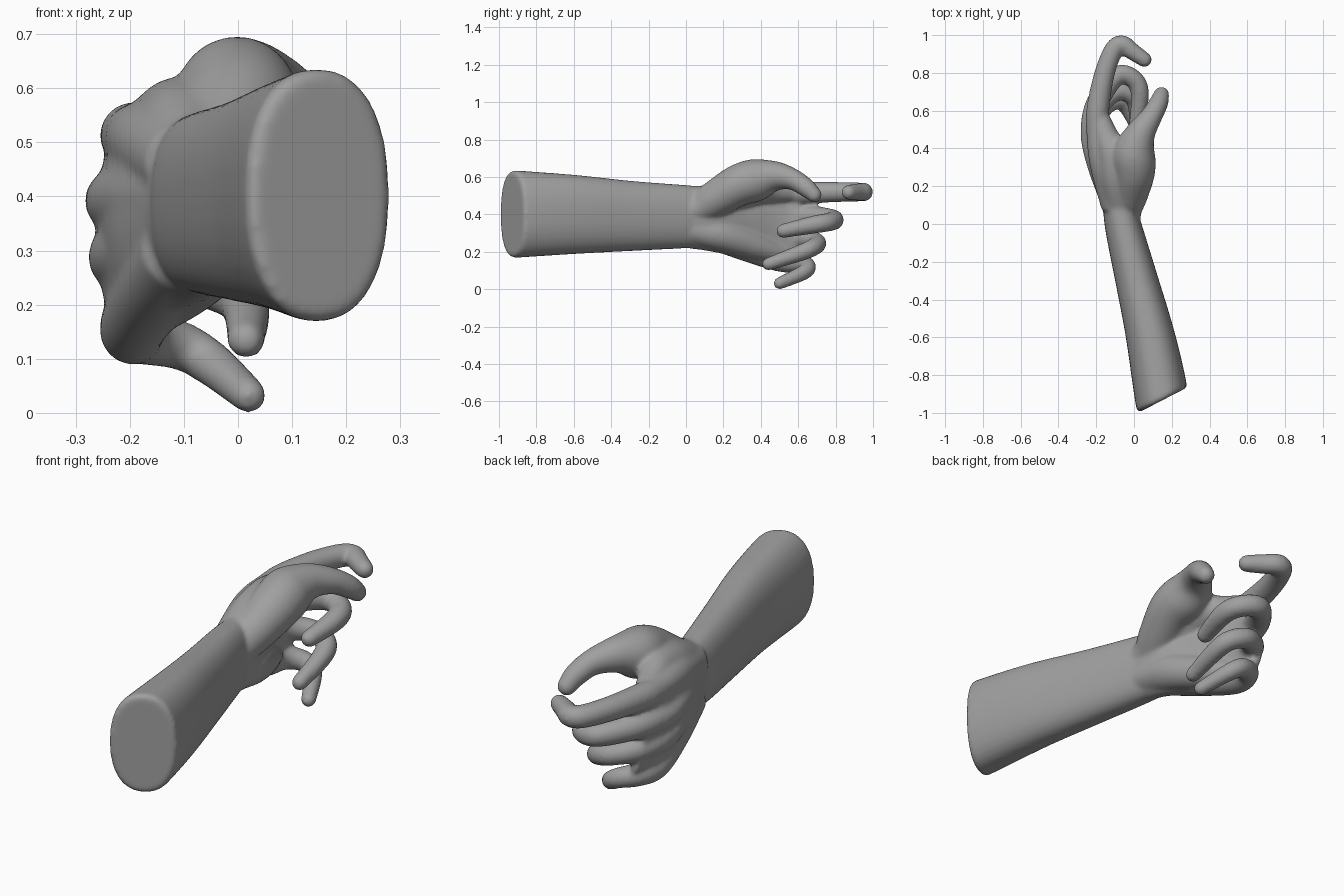
import bpy
import bmesh
from math import cos, sin, pi, sqrt, copysign
from mathutils import Vector

cube = bpy.data.objects.get("Cube")
if cube:
    bpy.data.objects.remove(cube, do_unlink=True)

# Single matte colour
grey = bpy.data.materials.new("matte_grey")
grey.use_nodes = True
tone = (0.35, 0.35, 0.35, 1)
grey.diffuse_color = tone
grey.node_tree.nodes["Principled BSDF"].inputs["Base Color"].default_value = tone
grey.node_tree.nodes["Principled BSDF"].inputs["Roughness"].default_value = 0.7

bm = bmesh.new()
SIDES = 32


def spline(stations, steps=6):
    """Smooth curve through stations of position and radii."""
    rows = [Vector(s) for s in stations]
    out = []
    for i in range(len(rows) - 1):
        a, b = rows[max(i - 1, 0)], rows[i]
        c, d = rows[i + 1], rows[min(i + 2, len(rows) - 1)]
        for k in range(steps):
            t = k / steps
            out.append(0.5 * (2 * b + (c - a) * t + (2 * a - 5 * b + 4 * c - d) * t * t
                              + (3 * b - a - 3 * c + d) * t ** 3))
    return out + [rows[-1]]


def loft(stations, power=1.0, round_tip=False, cut=None):
    """Tube through (x, y, z, horizontal radius, vertical radius).
    cut is the direction the first, oblique end section looks along."""
    rows = spline(stations)
    frames = []
    for i, row in enumerate(rows):
        ahead, behind = rows[min(i + 1, len(rows) - 1)], rows[max(i - 1, 0)]
        tangent = (Vector(ahead[:3]) - Vector(behind[:3])).normalized()
        if cut:
            tangent = cut.lerp(tangent, min(i / 6, 1)).normalized()
        frames.append((Vector(row[:3]), tangent, row[3], row[4]))
    if cut:
        centre, tangent, ru, rv = frames[0]
        for back, inset in ((0.012, 0.004), (0.019, 0.016)):
            frames.insert(0, (centre - cut * back, cut, ru - inset, rv - inset))
    if round_tip:
        centre, tangent, ru, rv = frames[-1]
        for a in (0.3, 0.6, 0.82, 0.95):
            s = sqrt(1 - a * a)
            frames.append((centre + tangent * ru * a, tangent, ru * s, rv * s))
    rings = []
    for centre, tangent, ru, rv in frames:
        u = tangent.cross(Vector((0, 0, 1))).normalized()
        v = u.cross(tangent)
        ring = []
        for k in range(SIDES):
            c, s = cos(2 * pi * k / SIDES), sin(2 * pi * k / SIDES)
            ring.append(bm.verts.new(centre + u * ru * copysign(abs(c) ** power, c)
                                     + v * rv * copysign(abs(s) ** power, s)))
        rings.append(ring)
    for r, q in zip(rings, rings[1:]):
        for k in range(SIDES):
            n = (k + 1) % SIDES
            bm.faces.new((r[k], r[n], q[n], q[k]))
    bm.faces.new(rings[0][::-1])
    bm.faces.new(rings[-1])


def digit(*stations):
    loft([(x, y, z, r, r) for x, y, z, r in stations], round_tip=True)


# Forearm, cut at a slant with a softened rim
loft([(.146, -.914, .402, .149, .234), (.088, -.6, .4, .13, .212),
      (.015, -.3, .392, .113, .188), (-.06, 0, .388, .096, .169),
      (-.085, .14, .385, .08, .16)], power=0.87,
     cut=Vector((-.46, .888, 0)))

# Palm slab
loft([(-.05, -.06, .388, .085, .16), (-.08, .12, .38, .095, .175),
      (-.15, .3, .36, .09, .19), (-.19, .45, .34, .07, .21),
      (-.2, .54, .335, .058, .2), (-.19, .63, .35, .042, .18)])

# Heel of the palm below the thumb
digit((-.05, -.08, .34, .08), (-.06, .08, .31, .084), (-.075, .2, .285, .086),
      (-.13, .36, .235, .076), (-.18, .5, .19, .055))

# Thumb with its fleshy base, and the web to the index finger
digit((-.05, -.1, .4, .08), (-.05, .06, .43, .088), (-.025, .16, .485, .1),
      (.0, .28, .555, .112), (.0, .38, .585, .113), (.035, .48, .605, .08),
      (.092, .57, .588, .058), (.13, .64, .545, .051), (.145, .685, .505, .042))
digit((-.07, .12, .46, .1), (-.09, .25, .51, .1), (-.11, .37, .535, .086),
      (-.15, .47, .525, .066), (-.185, .57, .515, .052))

# Index finger
digit((-.09, .1, .46, .085), (-.16, .32, .5, .075), (-.193, .5, .51, .06),
      (-.19, .62, .515, .06), (-.155, .8, .52, .054), (-.105, .925, .52, .051),
      (-.06, .95, .52, .049), (-.015, .918, .52, .046), (.055, .87, .518, .04))

# Middle finger
digit((-.09, .12, .4, .085), (-.175, .32, .4, .075), (-.225, .48, .392, .058),
      (-.195, .64, .392, .059), (-.09, .785, .375, .052), (0, .765, .36, .05),
      (.032, .68, .345, .048), (.01, .52, .312, .038))

# Ring finger
digit((-.09, .12, .35, .08), (-.17, .32, .31, .07), (-.217, .48, .288, .06),
      (-.185, .62, .272, .056), (-.09, .7, .25, .049), (-.01, .675, .222, .047),
      (.015, .6, .19, .044), (.015, .44, .135, .035))

# Little finger
digit((-.1, .12, .3, .08), (-.16, .32, .22, .07), (-.195, .5, .155, .061),
      (-.175, .6, .142, .053), (-.1, .65, .122, .045), (-.045, .625, .088, .041),
      (.02, .5, .032, .033))

bmesh.ops.recalc_face_normals(bm, faces=bm.faces)
mesh = bpy.data.meshes.new("hand_and_forearm")
bm.to_mesh(mesh)
bm.free()
hand = bpy.data.objects.new("hand_and_forearm", mesh)
bpy.context.scene.collection.objects.link(hand)
mesh.materials.append(grey)

# Fuse the parts into one skin and relax the joins
fuse = hand.modifiers.new("fuse", "REMESH")
fuse.mode = "VOXEL"
fuse.voxel_size = 0.009
relax = hand.modifiers.new("relax", "SMOOTH")
relax.factor = 0.5
relax.iterations = 12

bpy.context.view_layer.objects.active = hand
hand.select_set(True)
for name in ("fuse", "relax"):
    bpy.ops.object.modifier_apply(modifier=name)
hand.data.shade_smooth()
